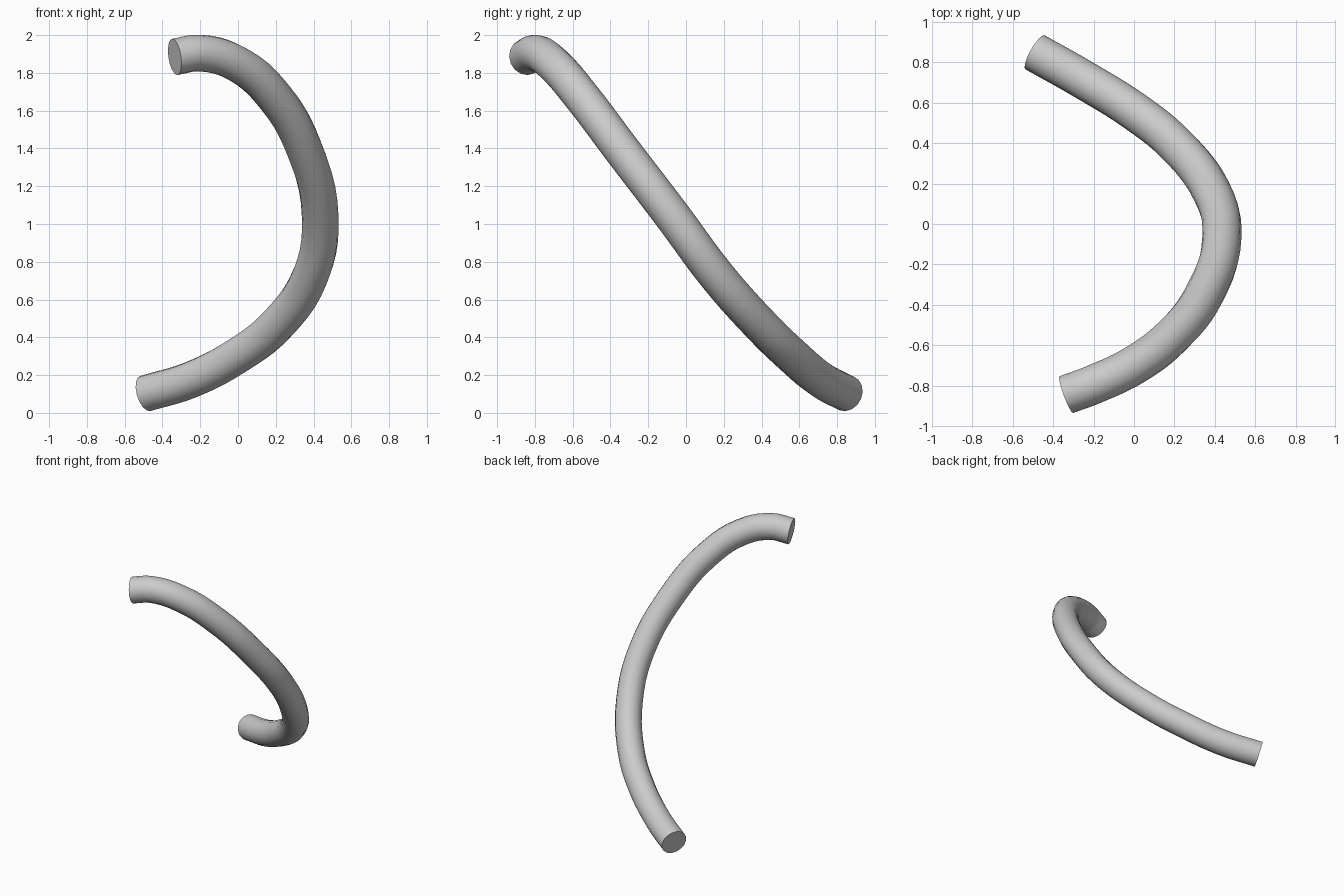
import bpy

if "Cube" in bpy.data.objects:
    bpy.data.objects.remove(bpy.data.objects["Cube"])

# Centre line of the bent tube, top end to bottom end
path = [(-0.335, -0.845, 1.885), (-0.2, -0.795, 1.905), (0.0, -0.70, 1.845),
        (0.2, -0.545, 1.665), (0.35, -0.345, 1.40), (0.435, -0.07, 1.04),
        (0.385, 0.16, 0.73), (0.2, 0.40, 0.46), (0.0, 0.56, 0.305),
        (-0.25, 0.715, 0.175), (-0.49, 0.85, 0.103)]

# Round tube swept along the path, with flat closed ends
curve = bpy.data.curves.new("curved_tube", 'CURVE')
curve.dimensions = '3D'
curve.resolution_u = 5
curve.bevel_depth = 0.097
curve.bevel_resolution = 6
curve.use_fill_caps = True
spline = curve.splines.new('BEZIER')
spline.bezier_points.add(len(path) - 1)
for point, co in zip(spline.bezier_points, path):
    point.co = co
    point.handle_left_type = point.handle_right_type = 'AUTO'

tube = bpy.data.objects.new("curved_tube", curve)
bpy.context.collection.objects.link(tube)

# Mesh with smooth sides and crisp end rims
bpy.context.view_layer.objects.active = tube
tube.select_set(True)
bpy.ops.object.convert(target='MESH')
bpy.ops.object.shade_smooth_by_angle()
